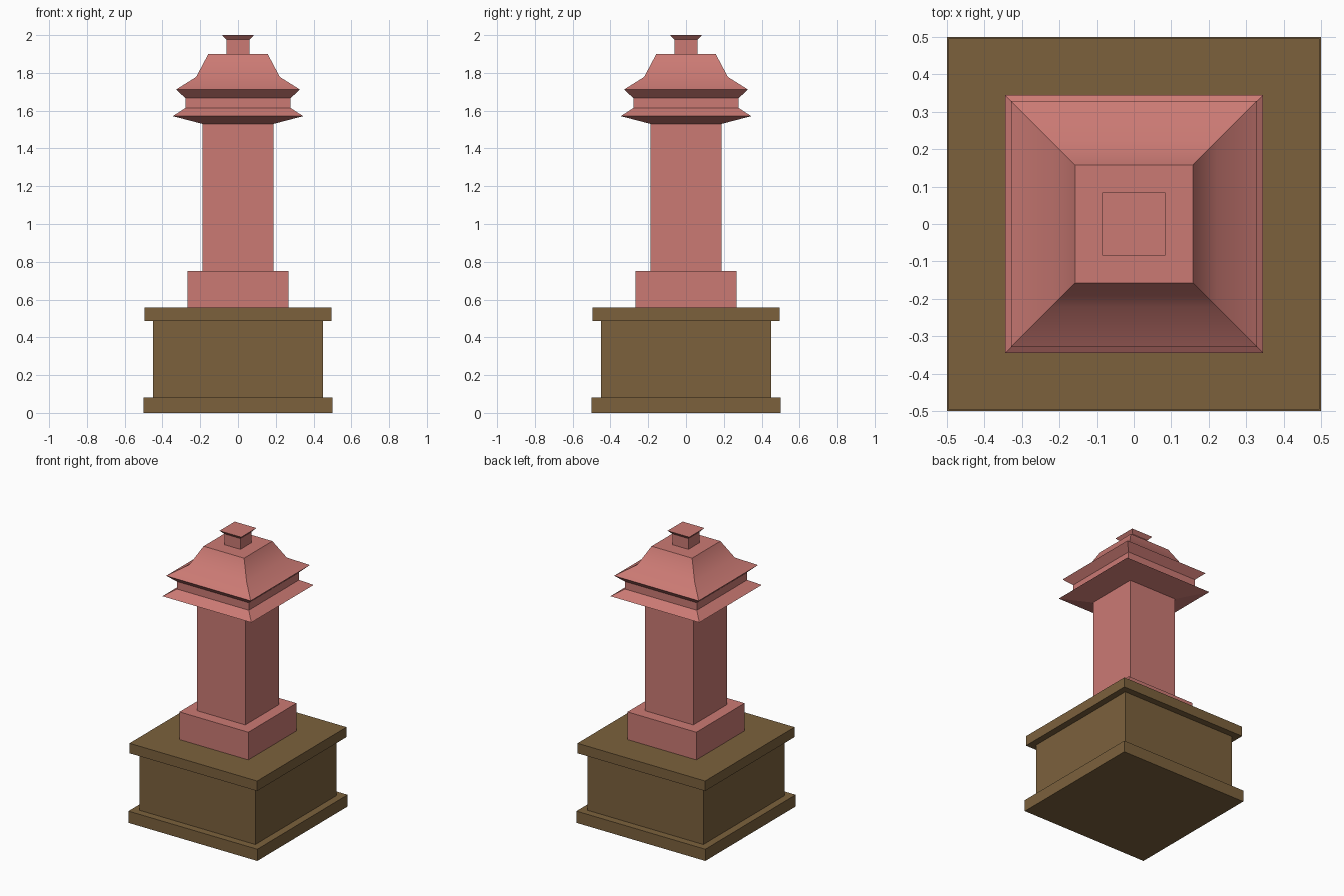
import bpy, bmesh, math

if "Cube" in bpy.data.objects:
    bpy.data.objects.remove(bpy.data.objects["Cube"])


def material(name, rgb):
    m = bpy.data.materials.new(name)
    m.diffuse_color = (*rgb, 1)
    m.use_nodes = True
    m.node_tree.nodes["Principled BSDF"].inputs["Base Color"].default_value = m.diffuse_color
    return m


def square_stack(name, profile, mat, smooth=None):
    """Closed square tower from a list of (half width, height) levels."""
    bm = bmesh.new()
    rings = [[bm.verts.new((sx * h, sy * h, z))
              for sx, sy in ((-1, -1), (1, -1), (1, 1), (-1, 1))]
             for h, z in profile]
    for low, high in zip(rings, rings[1:]):
        for i in range(4):
            j = (i + 1) % 4
            bm.faces.new((low[i], low[j], high[j], high[i]))
    bm.faces.new(rings[0][::-1])
    bm.faces.new(rings[-1])
    bmesh.ops.recalc_face_normals(bm, faces=bm.faces)
    mesh = bpy.data.meshes.new(name)
    bm.to_mesh(mesh)
    bm.free()
    mesh.materials.append(mat)
    obj = bpy.data.objects.new(name, mesh)
    bpy.context.collection.objects.link(obj)
    if smooth:
        bpy.ops.object.select_all(action='DESELECT')
        obj.select_set(True)
        bpy.context.view_layer.objects.active = obj
        bpy.ops.object.shade_smooth_by_angle(angle=math.radians(smooth))
    return obj


brown = material("brown_stone", (0.2, 0.12, 0.046))
red = material("red_stone", (0.6, 0.195, 0.175))

# Pedestal
square_stack("pedestal_foot", [(0.5, 0), (0.5, 0.082)], brown)
square_stack("pedestal_body", [(0.449, 0.082), (0.449, 0.487)], brown)
square_stack("pedestal_top_slab", [(0.495, 0.487), (0.495, 0.557)], brown)

# Pillar
square_stack("pillar_plinth", [(0.267, 0.557), (0.267, 0.751)], red)
square_stack("pillar_shaft", [(0.188, 0.751), (0.188, 1.53)], red)

# Lower cornice and neck
square_stack("lower_cornice",
             [(0.188, 1.53), (0.345, 1.571), (0.279, 1.614), (0.279, 1.667)], red)

# Flared roof
square_stack("roof", [(0.279, 1.667), (0.328, 1.712), (0.222, 1.778), (0.157, 1.9)],
             red, smooth=35)

# Finial
square_stack("finial", [(0.062, 1.9), (0.062, 1.976), (0.084, 2.0)], red)
